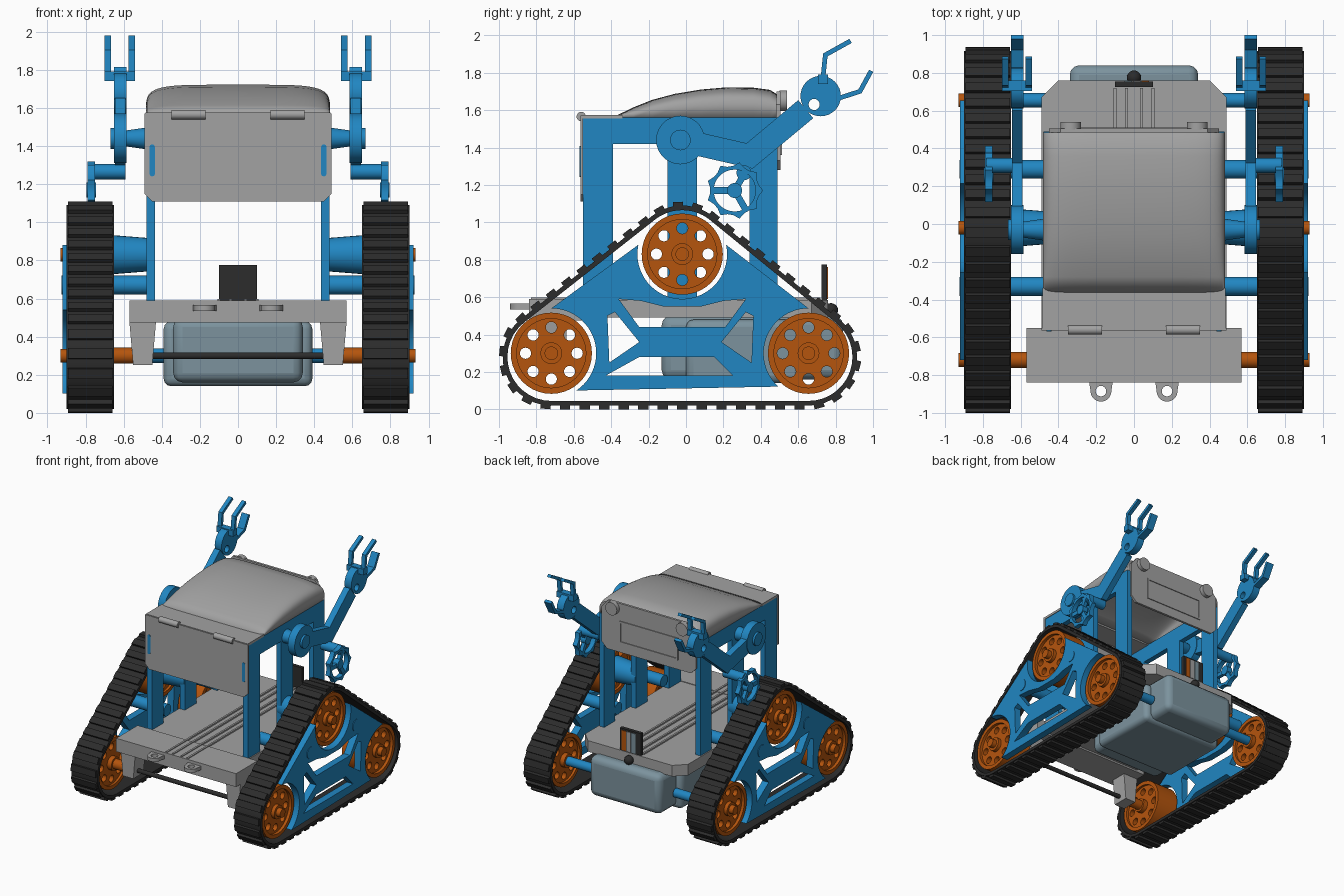
import bpy, bmesh
from math import sin, cos, pi, radians, atan2, hypot, copysign
from mathutils import Matrix, Vector

if "Cube" in bpy.data.objects:
    bpy.data.objects.remove(bpy.data.objects["Cube"])


def material(name, rgb):
    m = bpy.data.materials.new(name)
    m.use_nodes = True
    m.diffuse_color = (*rgb, 1)
    m.node_tree.nodes["Principled BSDF"].inputs["Base Color"].default_value = (*rgb, 1)
    return m


BLUE = material("frame blue", (0.015, 0.24, 0.54))
GREY = material("body grey", (0.36, 0.36, 0.36))
ORANGE = material("wheel orange", (0.46, 0.09, 0.004))
BLACK = material("rubber black", (0.025, 0.025, 0.025))
STEEL = material("engine steel blue", (0.2, 0.29, 0.34))

# axis of extrusion -> rotation from the drawing plane to the world
AXES = {
    "x": Matrix(((0, 0, 1), (1, 0, 0), (0, 1, 0))).to_4x4(),
    "y": Matrix(((1, 0, 0), (0, 0, -1), (0, 1, 0))).to_4x4(),
    "z": Matrix.Identity(4),
}


def finish(name, bm, mat, mirror=False, bevel=0, angle=35):
    bmesh.ops.remove_doubles(bm, verts=bm.verts, dist=1e-5)
    bmesh.ops.recalc_face_normals(bm, faces=bm.faces)
    me = bpy.data.meshes.new(name)
    bm.to_mesh(me)
    bm.free()
    me.materials.clear()
    me.materials.append(mat)
    me.polygons.foreach_set("use_smooth", [True] * len(me.polygons))
    me.set_sharp_from_angle(angle=radians(angle))
    ob = bpy.data.objects.new(name, me)
    bpy.context.collection.objects.link(ob)
    if bevel:
        b = ob.modifiers.new("Bevel", "BEVEL")
        b.width, b.segments = bevel, 3
    if mirror:
        ob.modifiers.new("Mirror", "MIRROR").use_mirror_merge = False
    return ob


def box(name, lo, hi, mat, mirror=False, bevel=0):
    lo, hi = Vector(lo), Vector(hi)
    bm = bmesh.new()
    bmesh.ops.create_cube(bm, size=1, matrix=Matrix.Translation((lo + hi) / 2) @ Matrix.Diagonal((*(hi - lo), 1)))
    return finish(name, bm, mat, mirror, bevel)


def rod(name, p, q, r, mat, mirror=False, r2=None):
    p, q = Vector(p), Vector(q)
    bm = bmesh.new()
    m = Matrix.Translation((p + q) / 2) @ (q - p).to_track_quat("Z", "Y").to_matrix().to_4x4()
    bmesh.ops.create_cone(bm, cap_ends=True, segments=28, radius1=r, radius2=r2 or r, depth=(q - p).length, matrix=m)
    return finish(name, bm, mat, mirror)


def plate(name, loops, a, b, mat, axis="x", mirror=False):
    """Fill closed loops (inner ones become holes) and extrude from a to b."""
    cu = bpy.data.curves.new(name, "CURVE")
    cu.dimensions, cu.fill_mode, cu.extrude = "2D", "BOTH", abs(b - a) / 2
    for loop in loops:
        s = cu.splines.new("POLY")
        s.points.add(len(loop) - 1)
        for pt, (u, v) in zip(s.points, loop):
            pt.co = (u, v, 0, 1)
        s.use_cyclic_u = True
    ob = bpy.data.objects.new(name, cu)
    bpy.context.collection.objects.link(ob)
    me = bpy.data.meshes.new_from_object(ob.evaluated_get(bpy.context.evaluated_depsgraph_get()))
    bpy.data.objects.remove(ob)
    bm = bmesh.new()
    bm.from_mesh(me)
    bpy.data.meshes.remove(me)
    mid = (a + b) / 2 * (-1 if axis == "y" else 1)
    bm.transform(AXES[axis] @ Matrix.Translation((0, 0, mid)))
    return finish(name, bm, mat, mirror)


def arc(c, r, a0, a1, n=24):
    angles = [radians(a0 + (a1 - a0) * i / n) for i in range(n + 1)]
    return [(c[0] + r * cos(t), c[1] + r * sin(t)) for t in angles]


def circle(c, r, n=32):
    return arc(c, r, 0, 360 - 360 / n, n - 1)


def rect(x0, y0, x1, y1):
    return [(x0, y0), (x1, y0), (x1, y1), (x0, y1)]


def stroke(pts, w):
    """Outline of a bent bar of width w along pts."""
    pts = [Vector(p) for p in pts]
    left, right = [], []
    for i, p in enumerate(pts):
        d0 = (p - pts[i - 1]).normalized() if i else (pts[1] - p).normalized()
        d1 = (pts[i + 1] - p).normalized() if i < len(pts) - 1 else d0
        t = (d0 + d1).normalized()
        n = Vector((-t.y, t.x)) * (w / 2 / max(t.dot(d0), 0.4))
        left.append(tuple(p + n))
        right.append(tuple(p - n))
    return left + right[::-1]


# Crawler belts with treads
FRONT, REAR, TOP = (-0.72, 0.30), (0.655, 0.30), (-0.02, 0.83)


def belt_path(r):
    cs = [(-0.72, 0.28), (0.655, 0.28), TOP]
    out = []
    for i, c in enumerate(cs):
        p, n = cs[i - 1], cs[(i + 1) % 3]
        a0 = atan2(c[1] - p[1], c[0] - p[0]) - pi / 2
        a1 = atan2(n[1] - c[1], n[0] - c[0]) - pi / 2
        out += arc(c, r, a0 * 180 / pi, (a0 + (a1 - a0) % (2 * pi)) * 180 / pi, 14)
    return out


plate("crawler_belt", [belt_path(0.26), belt_path(0.235)], 0.65, 0.90, BLACK, mirror=True)
path = belt_path(0.266)
segs = [(a, b, hypot(b[0] - a[0], b[1] - a[1])) for a, b in zip(path, path[1:] + path[:1])]
count = 46
step = sum(s[2] for s in segs) / count
bm = bmesh.new()
walked, k = 0, 0
for a, b, length in segs:
    while k < count and k * step < walked + length:
        f = (k * step - walked) / length
        y, z = a[0] + (b[0] - a[0]) * f, a[1] + (b[1] - a[1]) * f
        m = Matrix.Translation((0.775, y, z)) @ Matrix.Rotation(atan2(b[1] - a[1], b[0] - a[0]), 4, "X")
        bmesh.ops.create_cube(bm, size=1, matrix=m @ Matrix.Diagonal((0.235, 0.055, 0.028, 1)))
        k += 1
    walked += length
finish("belt_treads", bm, BLACK, mirror=True)

# Wheels
for label, c in (("front", FRONT), ("rear", REAR), ("top", TOP)):
    holes = [circle(p, 0.03, 16) for p in circle(c, 0.138, 8)]
    plate(label + "_wheel_disc", [circle(c, 0.2, 40)] + holes, 0.70, 0.86, ORANGE, mirror=True)
    plate(label + "_wheel_rim", [circle(c, 0.217, 40), circle(c, 0.185, 40)], 0.68, 0.885, ORANGE, mirror=True)
    rod(label + "_wheel_hub", (0.66, *c), (0.89, *c), 0.058, ORANGE, True)
    rod(label + "_hub_cap", (0.88, *c), (0.93, *c), 0.036, ORANGE, True)

# Track side frames with wheel cut-outs and lightening holes
R = 0.24
outline = arc(REAR, R, 228, 90) + arc(TOP, R, 12, -192) + arc(FRONT, R, 90, -56)
windows = [
    [(-0.36, 0.59), (-0.24, 0.58), (-0.12, 0.55), (0.08, 0.55), (0.2, 0.58), (0.32, 0.59), (0.21, 0.44), (-0.25, 0.44)],
    [(-0.42, 0.5), (-0.38, 0.52), (-0.25, 0.36), (-0.41, 0.25)],
    [(0.36, 0.5), (0.32, 0.52), (0.19, 0.36), (0.35, 0.25)],
    [(-0.43, 0.18), (-0.25, 0.28), (0.15, 0.28), (0.25, 0.18)],
]
plate("track_side_frame", [outline] + windows, 0.86, 0.92, BLUE, mirror=True)

# Struts and axles between body and tracks
for y in (-0.33, 0.29):
    rod("frame_strut", (0.44, y, 0.67), (0.925, y, 0.67), 0.05, BLUE, True)
rod("top_axle_tube", (0.44, *TOP), (0.69, *TOP), 0.085, BLUE, True, 0.105)
rod("rear_axle", (0.36, *REAR), (0.69, *REAR), 0.038, BLUE, True)
rod("front_axle", (0.5, *FRONT), (0.69, *FRONT), 0.042, ORANGE, True)
rod("front_cross_rod", (-0.46, *FRONT), (0.46, *FRONT), 0.018, BLACK)

# Chassis deck, bumper and engine
deck = [(-0.49, -0.56), (0.49, -0.56), (0.49, 0.67), (0.40, 0.76), (-0.40, 0.76), (-0.49, 0.67)]
plate("chassis_deck", [deck], 0.49, 0.585, GREY, "z")
for x in (0.04, 0.1):
    box("deck_rib", (x - 0.008, -0.83, 0.58), (x + 0.008, 0.72, 0.597), GREY, True)
box("front_bumper", (-0.57, -0.84, 0.475), (0.57, -0.55, 0.59), GREY)
plate("axle_bracket", [[(0.43, 0.48), (0.57, 0.48), (0.55, 0.25), (0.45, 0.25)]], -0.78, -0.64, GREY, "y", True)
ring = (0.175, -0.885)
plate("tow_loop", [arc(ring, 0.055, -180, 0) + [(0.24, -0.82), (0.11, -0.82)], circle(ring, 0.028, 16)],
      0.535, 0.565, GREY, "z", True)
box("engine_block", (-0.34, -0.13, 0.16), (0.34, 0.84, 0.5), STEEL, bevel=0.05)
box("engine_side_housing", (-0.39, 0.0, 0.14), (0.39, 0.62, 0.48), STEEL, bevel=0.04)

# Rear marker board with stripes, and hitch ball
box("marker_board", (-0.1, 0.725, 0.57), (0.1, 0.755, 0.775), BLACK)
for x, mat in ((0.06, ORANGE), (0.015, GREY), (-0.03, STEEL)):
    box("marker_stripe", (x - 0.02, 0.754, 0.59), (x + 0.02, 0.76, 0.76), mat)
bm = bmesh.new()
bmesh.ops.create_uvsphere(bm, u_segments=20, v_segments=12, radius=0.038, matrix=Matrix.Translation((0, 0.775, 0.53)))
finish("hitch_ball", bm, BLACK)

# Cabin side frames
posts = [(-0.55, 0.5), (-0.39, 0.5), (-0.39, 1.42), (-0.10, 1.42), (-0.10, 0.5), (0.06, 0.5),
         (0.06, 1.42), (0.34, 1.42), (0.34, 0.5), (0.49, 0.5), (0.49, 1.56), (-0.55, 1.56)]
plate("cabin_side_frame", [posts], 0.435, 0.48, BLUE, mirror=True)

# Front panel, with blue slots, and hinges
panel = [(-0.49, 1.15), (-0.45, 1.11), (0.45, 1.11), (0.49, 1.15), (0.49, 1.57), (-0.49, 1.57)]
plate("front_panel", [panel], -0.565, -0.55, GREY, "y")
plate("panel_slot", [arc((0.45, 1.395), 0.014, 0, 180, 8) + arc((0.45, 1.255), 0.014, 180, 360, 8)],
      -0.569, -0.56, BLUE, "y", True)
rod("panel_hinge", (0.17, -0.56, 1.565), (0.35, -0.56, 1.565), 0.025, GREY, True)

# Roof: flat front strip and domed shell
box("roof_front", (-0.485, -0.56, 1.555), (0.485, -0.34, 1.575), GREY)
bm = bmesh.new()
rows = []
for y, h in ((-0.37, 0.012), (-0.28, 0.055), (-0.18, 0.095), (-0.06, 0.127), (0.08, 0.15),
             (0.22, 0.162), (0.36, 0.16), (0.45, 0.148), (0.485, 0.125)):
    row = []
    for i in range(25):
        t = pi * i / 24
        row.append(bm.verts.new((0.483 * copysign(abs(cos(t)) ** 0.4, cos(t)), y, 1.56 + h * abs(sin(t)) ** 0.4)))
    rows.append(row)
for r0, r1 in zip(rows, rows[1:]):
    for i in range(24):
        bm.faces.new((r0[i], r0[i + 1], r1[i + 1], r1[i]))
bm.faces.new(rows[-1])
roof = finish("roof_dome", bm, GREY, angle=50)
roof.modifiers.new("Shell", "SOLIDIFY").thickness = 0.015

# Rear panel and lamps
back = [(-0.40, 1.28), (0.40, 1.28), (0.45, 1.33), (0.45, 1.63), (0.39, 1.70), (-0.39, 1.70), (-0.45, 1.63), (-0.45, 1.33)]
plate("rear_panel", [back], 0.485, 0.505, GREY, "y")
plate("rear_panel_trim", [rect(-0.28, 1.36, 0.28, 1.55), rect(-0.265, 1.375, 0.265, 1.535)], 0.503, 0.512, GREY, "y")
rod("rear_lamp", (0.335, 0.5, 1.65), (0.335, 0.54, 1.65), 0.055, GREY, True)

# Arms
SHOULDER, HAND = (-0.03, 1.44), (0.72, 1.675)
rod("shoulder_axle", (0.46, *SHOULDER), (0.6, *SHOULDER), 0.06, BLUE, True, 0.04)
rod("shoulder_disc", (0.585, *SHOULDER), (0.65, *SHOULDER), 0.13, BLUE, True)
rod("shoulder_boss", (0.64, *SHOULDER), (0.668, *SHOULDER), 0.055, BLUE, True)
plate("arm_link", [stroke([SHOULDER, (0.34, 1.355), (0.64, 1.605)], 0.125)], 0.59, 0.645, BLUE, mirror=True)
plate("hand_disc", [circle(HAND, 0.108), circle((0.685, 1.63), 0.03, 16)], 0.585, 0.65, BLUE, mirror=True)

# Claws: forked upper finger, single lower finger
box("claw_base", (0.54, 0.705, 1.74), (0.70, 0.76, 1.79), BLUE, True)
for x in (0.54, 0.665):
    plate("upper_claw", [stroke([(0.73, 1.75), (0.745, 1.895), (0.88, 1.97)], 0.025)], x, x + 0.035, BLUE, mirror=True)
plate("lower_claw", [stroke([(0.79, 1.655), (0.93, 1.70), (0.99, 1.81)], 0.025)], 0.585, 0.65, BLUE, mirror=True)

# Hand cranks below the arms
HUB = (0.26, 1.17)
rod("crank_shaft", (0.59, 0.31, 1.265), (0.78, 0.31, 1.265), 0.04, BLUE, True)
spikes = [(HUB[0] + (0.152 if i % 3 == 0 else 0.132) * cos(2 * pi * i / 27),
           HUB[1] + (0.152 if i % 3 == 0 else 0.132) * sin(2 * pi * i / 27)) for i in range(27)]
plate("crank_wheel", [spikes, circle(HUB, 0.112)], 0.75, 0.79, BLUE, mirror=True)
for p in arc(HUB, 0.12, 60, 300, 2):
    plate("crank_spoke", [stroke([HUB, p], 0.035)], 0.755, 0.785, BLUE, mirror=True)
plate("crank_hub", [circle(HUB, 0.04)], 0.745, 0.795, BLUE, mirror=True)
